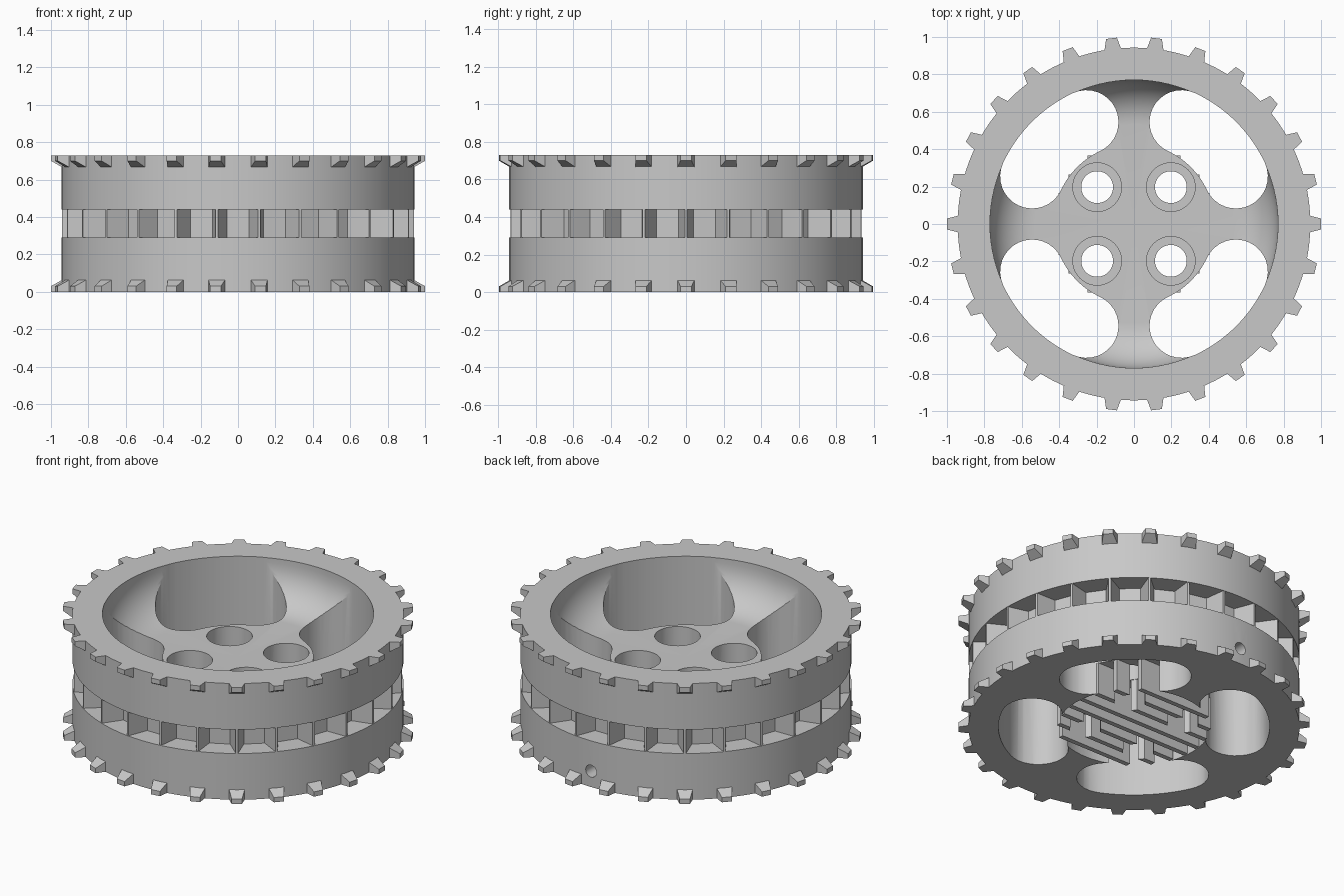
import bpy, bmesh
from math import sin, cos, pi, radians, sqrt
from mathutils import Matrix, Vector

cube = bpy.data.objects.get("Cube")
if cube:
    bpy.data.objects.remove(cube, do_unlink=True)

TEETH = 26
STEP = 2 * pi / TEETH
HEIGHT = 0.73

grey = bpy.data.materials.new("light grey")
grey.use_nodes = True
colour = (0.58, 0.58, 0.58, 1)
grey.diffuse_color = colour
grey.node_tree.nodes["Principled BSDF"].inputs["Base Color"].default_value = colour


def polar(r, a, z=0.0):
    return Vector((r * cos(a), r * sin(a), z))


def make_object(name, bm):
    bmesh.ops.recalc_face_normals(bm, faces=bm.faces[:])
    mesh = bpy.data.meshes.new(name)
    bm.to_mesh(mesh)
    bm.free()
    mesh.materials.append(grey)
    obj = bpy.data.objects.new(name, mesh)
    bpy.context.collection.objects.link(obj)
    return obj


def add_prism(bm, outline, z0, z1):
    low = [bm.verts.new((p[0], p[1], z0)) for p in outline]
    high = [bm.verts.new((p[0], p[1], z1)) for p in outline]
    bm.faces.new(low)
    bm.faces.new(high)
    n = len(outline)
    for i in range(n):
        j = (i + 1) % n
        bm.faces.new((low[i], low[j], high[j], high[i]))


def circle(r, x=0.0, y=0.0, n=48):
    return [Vector((x, y, 0)) + polar(r, 2 * pi * i / n) for i in range(n)]


def prism_cutter(outlines, z0, z1):
    bm = bmesh.new()
    for outline in outlines:
        add_prism(bm, outline, z0, z1)
    return make_object("cutter", bm)


def cut(obj, cutter):
    cutter.hide_render = True
    mod = obj.modifiers.new("cut", "BOOLEAN")
    mod.operation = "DIFFERENCE"
    mod.solver = "EXACT"
    mod.object = cutter
    bpy.context.view_layer.objects.active = obj
    bpy.ops.object.modifier_apply(modifier=mod.name)
    bpy.data.objects.remove(cutter, do_unlink=True)


def smooth(obj):
    bpy.ops.object.select_all(action="DESELECT")
    obj.select_set(True)
    bpy.context.view_layer.objects.active = obj
    bpy.ops.object.shade_smooth_by_angle(angle=radians(25))


# Wheel body: lathed profile with a middle groove and a rounded bowl
profile = [(0, 0), (0.943, 0), (0.943, 0.29), (0.80, 0.29), (0.80, 0.44),
           (0.943, 0.44), (0.943, HEIGHT), (0.77, HEIGHT)]
for i in range(11):
    a = -pi / 2 * i / 10
    profile.append((0.53 + 0.24 * cos(a), 0.70 + 0.24 * sin(a)))
profile.append((0, 0.46))
bm = bmesh.new()
verts = [bm.verts.new((r, 0, z)) for r, z in profile]
edges = [bm.edges.new(pair) for pair in zip(verts, verts[1:])]
bmesh.ops.spin(bm, geom=verts + edges, cent=(0, 0, 0), axis=(0, 0, 1),
               angle=2 * pi, steps=TEETH * 4, use_duplicate=False)
bmesh.ops.remove_doubles(bm, verts=bm.verts[:], dist=1e-4)
body = make_object("wheel_body", bm)

# Four curved openings between the spokes
slots = []
for k in range(4):
    mid, half = pi / 2 * k + pi / 4, radians(20)
    outline = [polar(0.772, mid - half + 2 * half * i / 16) for i in range(17)]
    for side, start in ((1, 0), (-1, pi)):
        end = mid + side * half
        if side < 0:
            outline += [polar(0.43, mid + half - 2 * half * i / 16) for i in range(17)]
        centre = polar(0.601, end)
        outline += [centre + polar(0.171, end + start + pi * i / 16) for i in range(1, 16)]
    slots.append(outline)
cut(body, prism_cutter(slots, -0.1, 1))

# Hub recess, bolt holes with counterbores, and the radial screw hole
bolts = [(x, y) for x in (-0.197, 0.197) for y in (-0.197, 0.197)]
cut(body, prism_cutter([circle(0.435, n=96)], -0.1, 0.2))
cut(body, prism_cutter([circle(0.13, x, y) for x, y in bolts], 0.3, 1))
cut(body, prism_cutter([circle(0.085, x, y) for x, y in bolts], -0.1, 1))
screw = prism_cutter([circle(0.038, n=24)], 0.3, 1.1)
screw.data.transform(Matrix.Translation((0, 0, 0.1)) @ Matrix.Rotation(-pi / 2, 4, "X"))
cut(body, screw)
smooth(body)

# Thin parallel ribs under the hub, cleared around the bolts
bm = bmesh.new()
for i in range(8):
    y = -0.35 + 0.1 * i
    x = sqrt(0.43 ** 2 - y * y)
    add_prism(bm, [(-x, y - 0.015), (x, y - 0.015), (x, y + 0.015), (-x, y + 0.015)], 0, 0.205)
ribs = make_object("hub_ribs", bm)
cut(ribs, prism_cutter([circle(0.088, x, y) for x, y in bolts], -0.1, 0.5))

# Pointed ridges round the middle groove
bm = bmesh.new()
rows = []
for k in range(TEETH):
    for r, deg in ((0.817, -2.72), (0.94, -0.4), (0.94, 0.4), (0.817, 2.72)):
        a = k * STEP + radians(deg)
        rows.append([bm.verts.new(polar(rad, a, z))
                     for rad, z in ((0.79, 0.285), (r, 0.285), (r, 0.445), (0.79, 0.445))])
for a, b in zip(rows, rows[1:] + rows[:1]):
    for i in range(4):
        j = (i + 1) % 4
        bm.faces.new((a[i], a[j], b[j], b[i]))
make_object("groove_ridges", bm)


# Tapered teeth round each rim
def rim_teeth(name, base, up):
    bm = bmesh.new()
    for k in range(TEETH):
        turn = Matrix.Rotation(k * STEP, 3, "Z")
        rings = []
        for r, w, h in ((0.92, 0.05, 0.075), (1.0, 0.029, 0.03)):
            corners = ((-w, 0), (w, 0), (w, h), (-w, h))
            rings.append([bm.verts.new(turn @ Vector((r, y, base + up * z)))
                          for y, z in corners])
        a, b = rings
        bm.faces.new(a)
        bm.faces.new(b)
        for i in range(4):
            j = (i + 1) % 4
            bm.faces.new((a[i], a[j], b[j], b[i]))
    make_object(name, bm)


rim_teeth("lower_teeth", 0, 1)
rim_teeth("upper_teeth", HEIGHT, -1)
